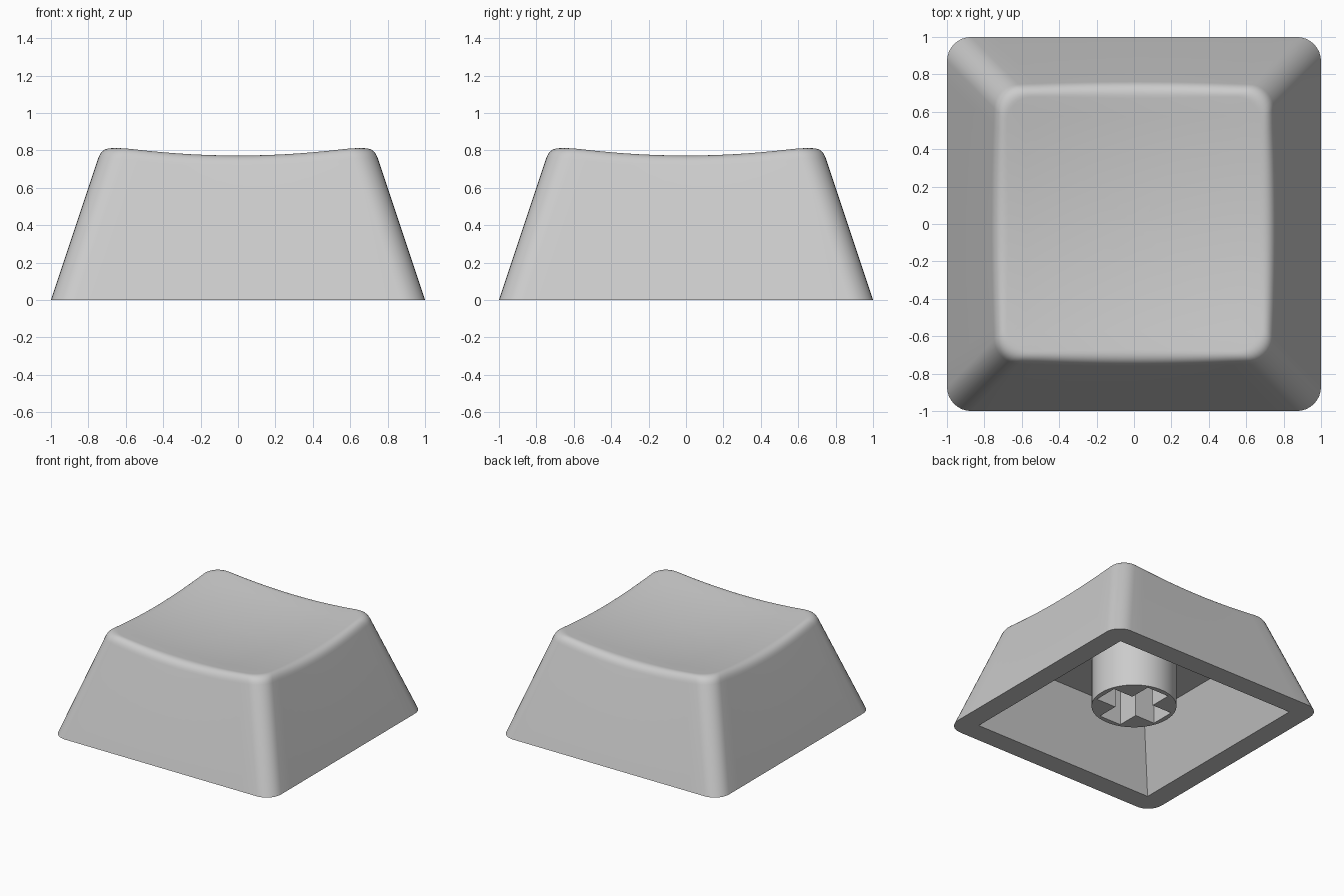
import bpy, bmesh, math
from mathutils import Vector

if "Cube" in bpy.data.objects:
    bpy.data.objects.remove(bpy.data.objects["Cube"])

WALL_SLOPE = 1 / 3      # inward lean of the side walls
CORNER = 0.13           # corner radius in plan
FILLET = 0.068          # reach of the rounded top edge
CEILING = 0.52
grey = bpy.data.materials.new("light grey plastic")
grey.diffuse_color = (0.6, 0.6, 0.6, 1)
grey.use_nodes = True
grey.node_tree.nodes["Principled BSDF"].inputs["Base Color"].default_value = grey.diffuse_color


def dish(x, y):
    """Height of the shallow spherical top."""
    return 0.723 + (x * x + y * y) / 9.4


def outline(half, radius, arc=8, side=14):
    """Rounded square in plan, counter-clockwise, constant point count."""
    pts = []
    c = half - radius
    for q in range(4):
        ang = q * math.pi / 2
        corner = []
        for i in range(arc + 1):
            a = i / arc * math.pi / 2
            corner.append(Vector((c + radius * math.cos(a), c + radius * math.sin(a))))
        for i in range(1, side):
            corner.append(Vector((c - 2 * c * i / side, half)))
        for p in corner:
            pts.append(Vector((p.x * math.cos(ang) - p.y * math.sin(ang),
                               p.x * math.sin(ang) + p.y * math.cos(ang))))
    return pts


def wall_point(i, z):
    p = wall_cache(z)[i]
    return Vector((p.x, p.y, z))


def wall_cache(z):
    return outline(1 - z * WALL_SLOPE, CORNER)


def finish(obj):
    obj.data.materials.clear()
    obj.data.materials.append(grey)
    bpy.ops.object.select_all(action='DESELECT')
    obj.select_set(True)
    bpy.context.view_layer.objects.active = obj
    bpy.ops.object.shade_smooth_by_angle(angle=math.radians(30))


# Rounded rim: where each wall line meets the dish, blended by a curve
n = len(outline(1, CORNER))
base = outline(1, CORNER)
profiles = []
for i in range(n):
    z = 0.78
    for _ in range(8):
        p = wall_point(i, z)
        z = dish(p.x, p.y)
    rim = wall_point(i, z)
    foot = Vector((base[i].x, base[i].y, 0))
    low = rim + (foot - rim).normalized() * FILLET
    # step inwards square to the wall
    inward = Vector((rim.x - foot.x, rim.y - foot.y, 0)).normalized()
    high = rim + inward * FILLET
    high.z = dish(high.x, high.y)
    prof = []
    for k in range(9):
        t = k / 8
        prof.append(low * (1 - t) ** 2 + rim * 2 * t * (1 - t) + high * t * t)
    profiles.append(prof)

# Stack of rings: ceiling, cavity mouth, foot, rounded rim, dished top
rings = [[(p.x, p.y, CEILING) for p in outline(0.63, 0)],
         [(p.x, p.y, 0) for p in outline(0.83, 0)],
         [(p.x, p.y, 0) for p in base]]
for k in range(9):
    rings.append([prof[k] for prof in profiles])
for s in (0.85, 0.7, 0.55, 0.4, 0.25, 0.1):
    rings.append([(prof[-1].x * s, prof[-1].y * s, dish(prof[-1].x * s, prof[-1].y * s))
                  for prof in profiles])

bm = bmesh.new()
loops = [[bm.verts.new(p) for p in ring] for ring in rings]
for a, b in zip(loops, loops[1:]):
    for i in range(n):
        j = (i + 1) % n
        bm.faces.new((a[i], a[j], b[j], b[i]))
bm.faces.new(loops[0])
centre = bm.verts.new((0, 0, dish(0, 0)))
for i in range(n):
    bm.faces.new((loops[-1][i], loops[-1][(i + 1) % n], centre))
bmesh.ops.remove_doubles(bm, verts=bm.verts, dist=1e-4)
bmesh.ops.recalc_face_normals(bm, faces=bm.faces)
mesh = bpy.data.meshes.new("cap_shell")
bm.to_mesh(mesh)
bm.free()
shell = bpy.data.objects.new("cap_shell", mesh)
bpy.context.collection.objects.link(shell)
finish(shell)

# Round mounting stem with a cross-shaped socket
R, L, W = 0.32, 0.28, 0.1
circle = [(R * math.cos(i * math.pi / 24), R * math.sin(i * math.pi / 24)) for i in range(48)]
cross = []
for q in range(4):
    c, s = (1, 0, -1, 0)[q], (0, 1, 0, -1)[q]
    for x, y in ((L, -W), (L, W), (W, W)):
        cross.append((x * c - y * s, x * s + y * c))
curve = bpy.data.curves.new("stem", 'CURVE')
curve.dimensions = '2D'
curve.fill_mode = 'BOTH'
bottom, top = 0.11, CEILING + 0.02
curve.extrude = (top - bottom) / 2
for pts in (circle, cross):
    sp = curve.splines.new('POLY')
    sp.points.add(len(pts) - 1)
    for p, (x, y) in zip(sp.points, pts):
        p.co = (x, y, 0, 1)
    sp.use_cyclic_u = True
stem = bpy.data.objects.new("stem", curve)
stem.location.z = (top + bottom) / 2
bpy.context.collection.objects.link(stem)
bpy.ops.object.select_all(action='DESELECT')
stem.select_set(True)
bpy.context.view_layer.objects.active = stem
bpy.ops.object.convert(target='MESH')
stem = bpy.context.view_layer.objects.active
bm = bmesh.new()
bm.from_mesh(stem.data)
bmesh.ops.remove_doubles(bm, verts=bm.verts, dist=1e-4)
bmesh.ops.recalc_face_normals(bm, faces=bm.faces)
bm.to_mesh(stem.data)
bm.free()
finish(stem)
